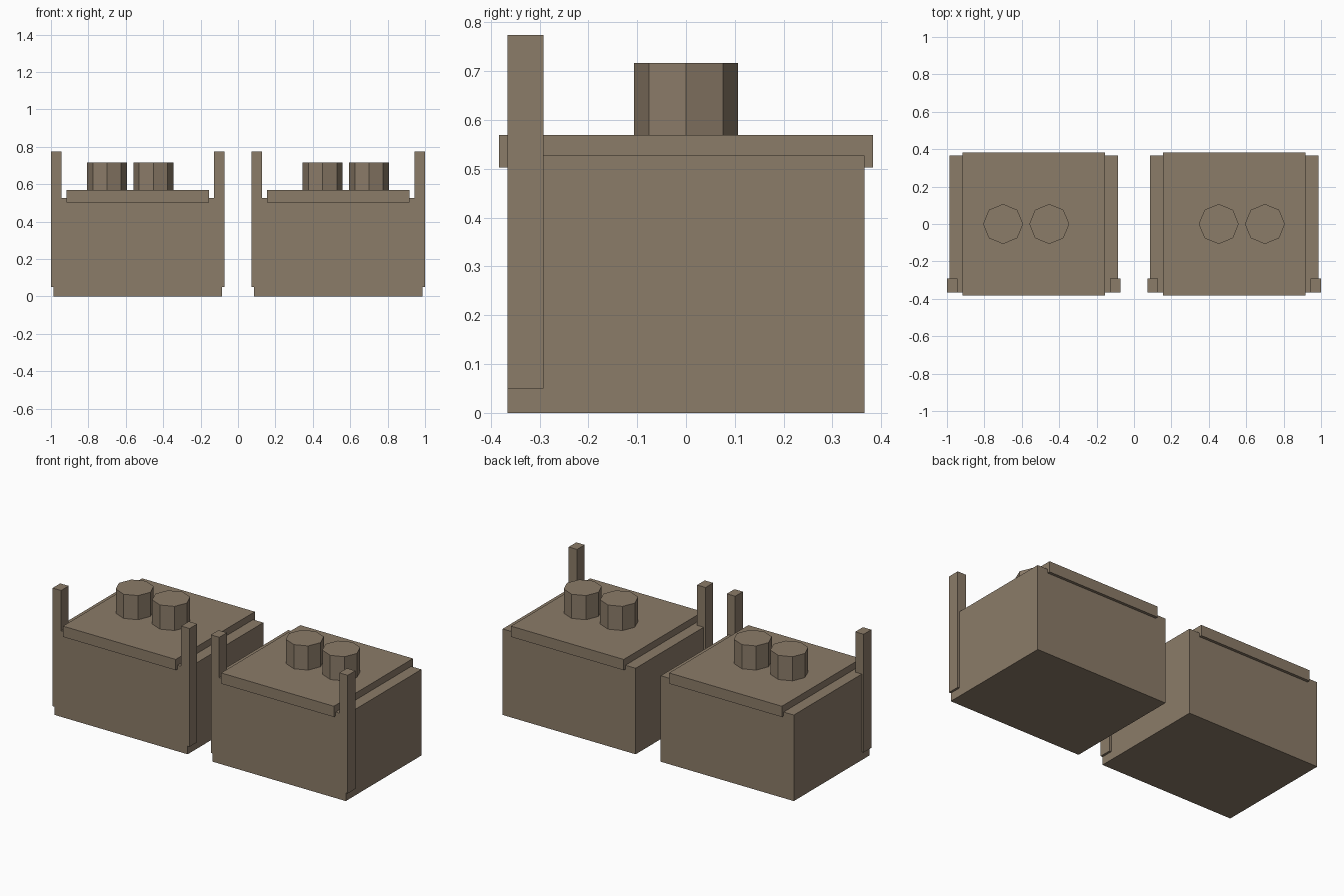
import bpy, math

if "Cube" in bpy.data.objects:
    bpy.data.objects.remove(bpy.data.objects["Cube"])

brown = bpy.data.materials.new("dull brown")
brown.diffuse_color = (0.26, 0.20, 0.14, 1)
brown.use_nodes = True
brown.node_tree.nodes["Principled BSDF"].inputs["Base Color"].default_value = brown.diffuse_color


def finish(ob, name):
    ob.name = name
    ob.data.materials.append(brown)


def box(name, x, y, z):
    # box from (min, max) ranges
    bpy.ops.mesh.primitive_cube_add(size=1, location=[(a + b) / 2 for a, b in (x, y, z)])
    ob = bpy.context.object
    ob.scale = [b - a for a, b in (x, y, z)]
    bpy.ops.object.transform_apply(location=False, rotation=False, scale=True)
    finish(ob, name)


def knob(name, x):
    # eight-sided peg with corners on the axes
    z0, z1 = 0.55, 0.717
    bpy.ops.mesh.primitive_cylinder_add(vertices=8, radius=0.107, depth=z1 - z0,
                                        location=(x, 0, (z0 + z1) / 2))
    finish(bpy.context.object, name)


for side, cx in (("left", -0.536), ("right", 0.536)):
    # main block and overhanging lid
    box(side + "_body", (cx - 0.451, cx + 0.451), (-0.366, 0.366), (0, 0.527))
    box(side + "_lid", (cx - 0.382, cx + 0.382), (-0.383, 0.383), (0.503, 0.569))
    # front corner posts, outer face slightly proud of the block
    for tag, s in (("a", -1), ("b", 1)):
        xs = sorted((cx + s * 0.407, cx + s * 0.464))
        box(f"{side}_post_{tag}", xs, (-0.366, -0.292), (0.05, 0.774))
    # pair of pegs, mirrored about the centre plane
    m = 1 if cx > 0 else -1
    knob(side + "_inner_peg", m * 0.453)
    knob(side + "_outer_peg", m * 0.70)
